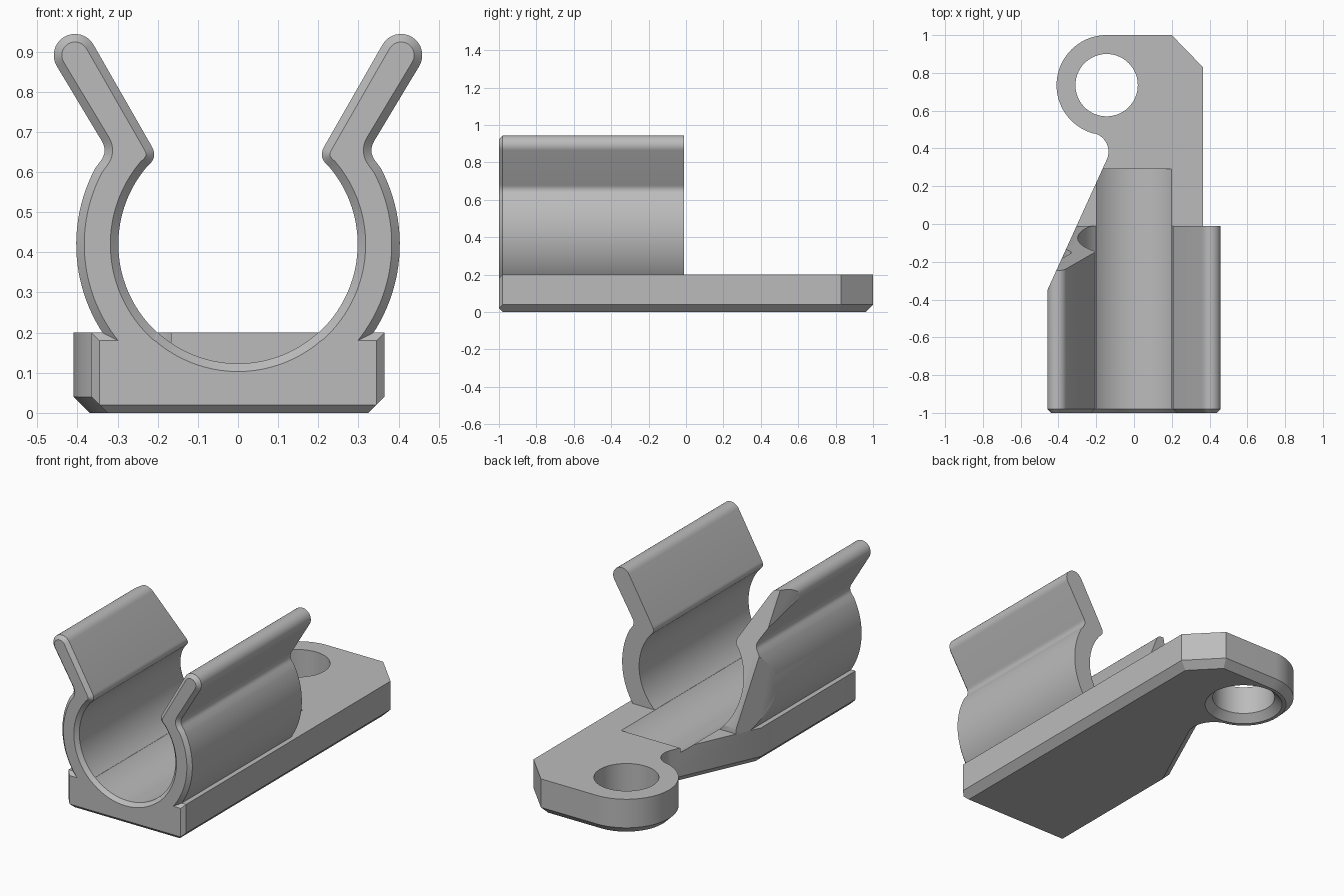
import bpy
import bmesh
from math import cos, sin, radians
from mathutils import Vector

if "Cube" in bpy.data.objects:
    bpy.data.objects.remove(bpy.data.objects["Cube"], do_unlink=True)

grey = bpy.data.materials.new("plain grey")
grey.use_nodes = True
grey.diffuse_color = (0.5, 0.5, 0.5, 1)
grey.node_tree.nodes["Principled BSDF"].inputs["Base Color"].default_value = (0.5, 0.5, 0.5, 1)


def arc(cx, cy, r, start, end, steps):
    angles = [radians(start + (end - start) * i / steps) for i in range(steps + 1)]
    return [(cx + r * cos(a), cy + r * sin(a)) for a in angles]


def circle(cx, cy, r, steps=96):
    return arc(cx, cy, r, 0, 360, steps)[:-1]


def rounded(before, corner, after, size, steps=8):
    """Soft corner between two directions."""
    b, c, a = Vector(before), Vector(corner), Vector(after)
    p = c + (b - c).normalized() * size
    q = c + (a - c).normalized() * size
    ts = [i / steps for i in range(steps + 1)]
    return [tuple(p * (1 - t) ** 2 + c * 2 * t * (1 - t) + q * t * t) for t in ts]


def inset(points, d):
    """Move a counter-clockwise outline inwards by d."""
    out = []
    for i, p in enumerate(points):
        p = Vector(p)
        u = (p - Vector(points[i - 1])).normalized()
        v = (Vector(points[(i + 1) % len(points)]) - p).normalized()
        n, m = Vector((-u.y, u.x)), Vector((-v.y, v.x))
        out.append(tuple(p + (n + m) * d / (1 + n.dot(m))))
    return out


def flat(points, z):
    return [(x, y, z) for x, y in points]


def upright(points, y):
    return [(x, y, z) for x, z in points]


def loft(name, rings):
    bm = bmesh.new()
    loops = [[bm.verts.new(p) for p in ring] for ring in rings]
    n = len(loops[0])
    for low, high in zip(loops, loops[1:]):
        for i in range(n):
            j = (i + 1) % n
            bm.faces.new((low[i], low[j], high[j], high[i]))
    bm.faces.new(loops[0])
    bm.faces.new(loops[-1])
    bmesh.ops.recalc_face_normals(bm, faces=bm.faces)
    mesh = bpy.data.meshes.new(name)
    bm.to_mesh(mesh)
    bm.free()
    mesh.materials.append(grey)
    obj = bpy.data.objects.new(name, mesh)
    bpy.context.collection.objects.link(obj)
    return obj


def combine(obj, other, operation):
    mod = obj.modifiers.new(operation.lower(), "BOOLEAN")
    mod.operation = operation
    mod.solver = "EXACT"
    mod.object = other
    bpy.context.view_layer.objects.active = obj
    bpy.ops.object.modifier_apply(modifier=mod.name)
    bpy.data.objects.remove(other, do_unlink=True)


def slice_off(obj, point, normal):
    bm = bmesh.new()
    bm.from_mesh(obj.data)
    geom = bm.verts[:] + bm.edges[:] + bm.faces[:]
    bmesh.ops.bisect_plane(bm, geom=geom, plane_co=point, plane_no=normal, clear_outer=True)
    bmesh.ops.holes_fill(bm, edges=[e for e in bm.edges if e.is_boundary], sides=0)
    bmesh.ops.recalc_face_normals(bm, faces=bm.faces)
    bm.to_mesh(obj.data)
    bm.free()


# Base plate with a screw lug, a slanted side and a chamfered underside
HOLE = (-0.145, 0.735)
NOTCH = (-0.235, 0.383)
SLANT = Vector((0.414, 0.91))
plan = [(0.365, -1.1), (0.365, 0.83), (0.2, 1)]
plan += arc(*HOLE, 0.265, 90, 254.3, 40)
plan += arc(*NOTCH, 0.1, 74.3, -24.4, 16)
tangent = Vector(plan[-1])
plan += [(-0.365, -0.144), (-0.365, -1.1)]
body = loft("cable_clip", [flat(inset(plan, 0.04), 0), flat(plan, 0.04), flat(plan, 0.2)])

# Front face and its chamfered border
slice_off(body, (0, -1, 0), (0, -1, 0))
for point, normal in [((0, -1, 0.02), (0, -1, -1)), ((0, -1, 0.18), (0, -1, 1)),
                      ((0.345, -1, 0), (1, -1, 0)), ((-0.345, -1, 0), (-1, -1, 0))]:
    slice_off(body, point, normal)

# Screw hole, flared underneath
hole = loft("hole_cutter", [flat(circle(*HOLE, r), z)
                            for r, z in [(0.225, -0.02), (0.165, 0.04), (0.165, 0.25)]])
combine(body, hole, "DIFFERENCE")

# Round channel along the base
MID = 0.42
channel = loft("channel_cutter", [upright(circle(0, MID, r), y)
                                  for r, y in [(0.337, -1.02), (0.297, -0.98), (0.297, 0.29)]])
combine(body, channel, "DIFFERENCE")

# Springy clip arm section: curved wall, neck and flared tip
outer_tip, inner_tip = (0.452, 0.864), (0.36, 0.917)
section = [(0.24, 0.11)]
section += arc(0, MID, 0.403, -48, 28, 28)
section += rounded(section[-1], (0.324, 0.652), outer_tip, 0.03)
section += arc(0.406, 0.891, 0.053, -30, 150, 16)
section += rounded(inner_tip, (0.2, 0.638), (0.219, 0.62), 0.03)
section += arc(0, MID, 0.298, 40, -58, 36)


def clip_arm(name, side):
    place = lambda pts, y: [(x * side, yy, z) for x, yy, z in upright(pts, y)]
    return loft(name, [place(inset(section, 0.02), -1), place(section, -0.98),
                       place(section, -0.01)])


left_arm = clip_arm("left_clip_arm", 1)
right_arm = clip_arm("right_clip_arm", -1)

# The right arm is trimmed along the slanted side and leans forward at its back
side = Vector((-0.91, 0.414))
a, b = tangent + SLANT * 0.3, tangent - SLANT * 1.5
wedge = [tuple(p) for p in (a, a + side, b + side, b)]
combine(right_arm, loft("slant_cutter", [flat(wedge, -0.1), flat(wedge, 1.2)]), "DIFFERENCE")
lean = [(0.098, -0.1), (0.5, -0.1), (0.5, 1.2), (-0.331, 1.2)]
combine(right_arm, loft("lean_cutter", [[(x, y, z) for y, z in lean] for x in (-1, 0)]),
        "DIFFERENCE")

combine(body, left_arm, "UNION")
combine(body, right_arm, "UNION")

bpy.ops.object.select_all(action="DESELECT")
body.select_set(True)
bpy.context.view_layer.objects.active = body
bpy.ops.object.shade_smooth_by_angle(angle=radians(25))
